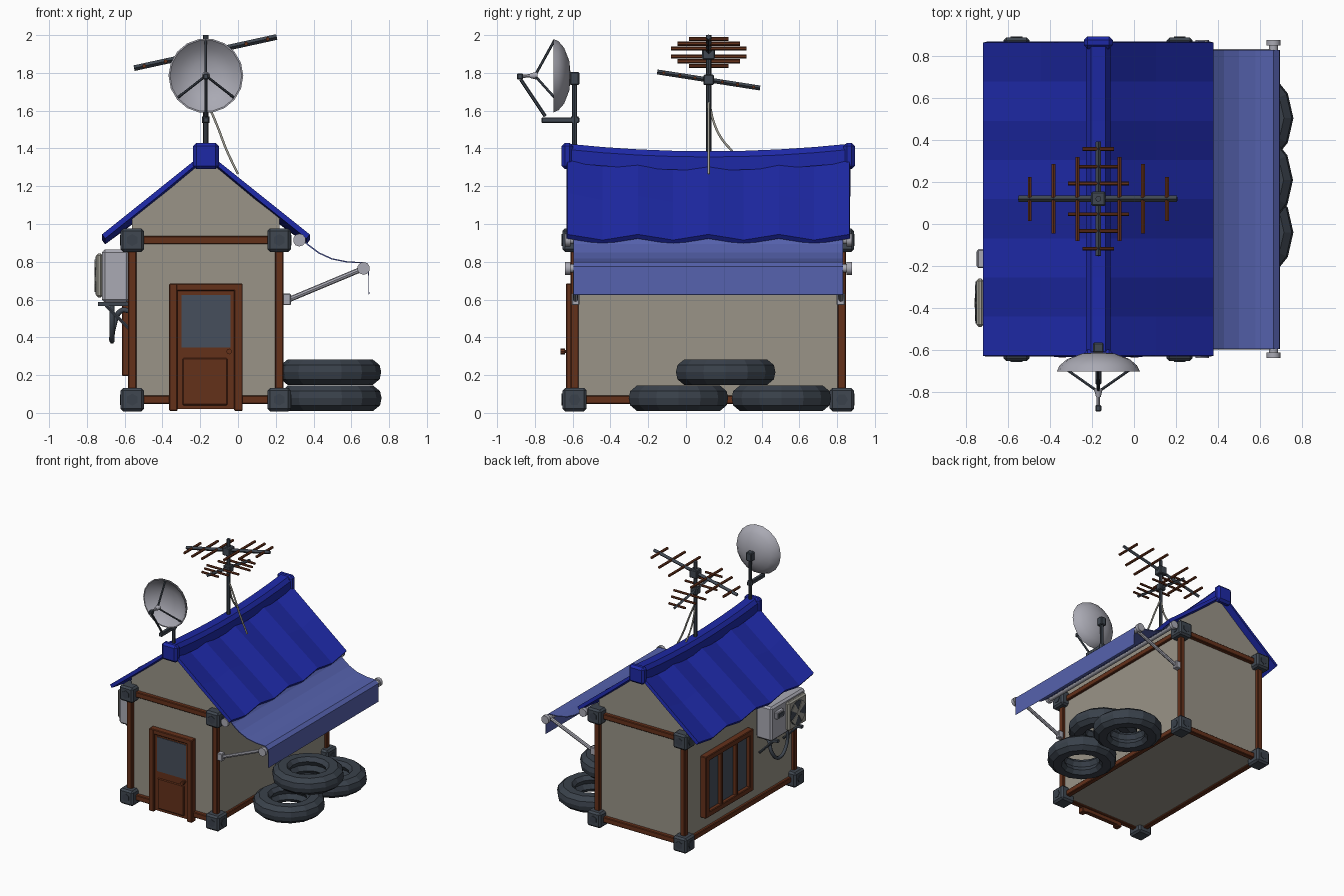
import bpy, bmesh, math
from mathutils import Vector

if "Cube" in bpy.data.objects:
    bpy.data.objects.remove(bpy.data.objects["Cube"])


def mat(name, r, g, b):
    m = bpy.data.materials.new(name)
    m.diffuse_color = [(c / 255) ** 2.2 for c in (r, g, b)] + [1]
    m.use_nodes = True
    m.node_tree.nodes["Principled BSDF"].inputs["Base Color"].default_value = m.diffuse_color
    return m


WALL = mat("wall_plaster", 152, 146, 134)
WOOD = mat("brown_wood", 100, 52, 32)
ROOF = mat("roof_blue", 35, 45, 165)
CLOTH = mat("awning_blue", 86, 98, 172)
DARK = mat("dark_metal", 66, 73, 82)
GLASS = mat("window_glass", 72, 80, 92)
GREY = mat("light_grey_metal", 168, 168, 178)
RUBBER = mat("tyre_rubber", 60, 67, 76)
BEIGE = mat("beige_plastic", 158, 156, 146)


def finish(name, bm, m, smooth=False):
    bmesh.ops.remove_doubles(bm, verts=bm.verts, dist=1e-5)
    bmesh.ops.recalc_face_normals(bm, faces=bm.faces)
    me = bpy.data.meshes.new(name)
    bm.to_mesh(me)
    bm.free()
    me.materials.append(m)
    o = bpy.data.objects.new(name, me)
    bpy.context.collection.objects.link(o)
    if smooth:
        bpy.ops.object.select_all(action='DESELECT')
        o.select_set(True)
        bpy.context.view_layer.objects.active = o
        bpy.ops.object.shade_smooth_by_angle(angle=math.radians(40))
    return o


def box(name, x, y, z, m, bevel=0.0):
    """Box from (min, max) ranges."""
    bm = bmesh.new()
    bmesh.ops.create_cube(bm, size=1)
    for v in bm.verts:
        v.co = [r[0] + (c + .5) * (r[1] - r[0]) for c, r in zip(v.co, (x, y, z))]
    if bevel:
        bmesh.ops.bevel(bm, geom=bm.edges[:], offset=bevel, segments=1, affect='EDGES')
    return finish(name, bm, m)


def rod(name, a, b, r, m, sides=8, r2=None):
    a, b = Vector(a), Vector(b)
    bm = bmesh.new()
    bmesh.ops.create_cone(bm, cap_ends=True, segments=sides, radius1=r,
                          radius2=r if r2 is None else r2, depth=(b - a).length)
    q = Vector((0, 0, 1)).rotation_difference(b - a)
    for v in bm.verts:
        v.co = q @ v.co + (a + b) / 2
    return finish(name, bm, m, sides > 6)


def lathe(name, prof, m, sides, loc, axis=(0, 0, 1), smooth=False):
    """Spin a closed (radius, height) profile round an axis."""
    bm = bmesh.new()
    q = Vector((0, 0, 1)).rotation_difference(Vector(axis))
    rings = []
    for i in range(sides):
        t = 2 * math.pi * i / sides
        rings.append([bm.verts.new(q @ Vector((r * math.cos(t), r * math.sin(t), h)) + Vector(loc))
                      for r, h in prof])
    n = len(prof)
    for i in range(sides):
        A, B = rings[i], rings[(i + 1) % sides]
        for j in range(n):
            k = (j + 1) % n
            bm.faces.new((A[j], B[j], B[k], A[k]))
    return finish(name, bm, m, smooth)


def loft(name, sections, m, closed=True):
    """Join equal point rows; closed rows get end caps."""
    bm = bmesh.new()
    rows = [[bm.verts.new(p) for p in s] for s in sections]
    n = len(rows[0])
    for A, B in zip(rows, rows[1:]):
        for j in range(n if closed else n - 1):
            k = (j + 1) % n
            bm.faces.new((A[j], A[k], B[k], B[j]))
    if closed:
        bm.faces.new(rows[0])
        bm.faces.new(rows[-1])
    return finish(name, bm, m)


def hose(name, pts, r, m):
    cu = bpy.data.curves.new(name, 'CURVE')
    cu.dimensions = '3D'
    cu.bevel_depth, cu.bevel_resolution, cu.resolution_u = r, 1, 6
    sp = cu.splines.new('BEZIER')
    sp.bezier_points.add(len(pts) - 1)
    for b, p in zip(sp.bezier_points, pts):
        b.co = p
        b.handle_left_type = b.handle_right_type = 'AUTO'
    cu.materials.append(m)
    o = bpy.data.objects.new(name, cu)
    bpy.context.collection.objects.link(o)


CX = -0.17                       # ridge line
XS, YS, ZS = (-0.56, 0.218), (-0.59, 0.825), (0.07, 0.915)

# Walls and gables
box("walls", (-.56, .22), (-.58, .815), (.06, .98), WALL)
for y in (-.58, .785):
    loft("gable", [[(x, yy, z) for x, z in ((-.56, .9), (.22, .9), (.22, 1.04), (CX, 1.35), (-.56, 1.04))]
                   for yy in (y, y + .03)], WALL)

# Timber frame with metal corner blocks
h = .022
for x in XS:
    for y in YS:
        box("corner_post", (x - h, x + h), (y - h, y + h), ZS, WOOD, .005)
        for z in ZS:
            box("corner_block", (x - .062, x + .062), (y - .064, y + .064), (z - .062, z + .062), DARK, .014)
            sx, sy = (-1 if x < 0 else 1), (-1 if y < 0 else 1)
            rod("block_bolt", (x, y + sy * .06, z), (x, y + sy * .068, z), .032, RUBBER, 6)
            rod("block_bolt", (x + sx * .058, y, z), (x + sx * .066, y, z), .032, RUBBER, 6)
for z in ZS:
    for y in YS:
        box("cross_beam", XS, (y - h, y + h), (z - h, z + h), WOOD, .005)
    for x in XS:
        box("side_beam", (x - h, x + h), YS, (z - h, z + h), WOOD, .005)

# Corrugated sagging roof
N = 8
ys = [-.628 + 1.493 * i / N for i in range(N + 1)]
sag = lambda y: .04 * (1 - ((y - .12) / .75) ** 2)
rows = []
for i, y in enumerate(ys):
    rip = -.03 if i % 2 else 0
    rows.append([(CX + .55 * t, y, 1.385 - .44 * abs(t) + rip - sag(y) * (1 - abs(t)))
                 for t in (-1, -.5, 0, .5, 1)])
roof = loft("roof_sheet", rows, ROOF, False)
if roof.data.polygons[0].normal.z < 0:
    roof.data.flip_normals()
sol = roof.modifiers.new("thickness", 'SOLIDIFY')
sol.thickness, sol.offset = .028, -1

# Ridge cap
sec = ((-.058, -.1), (-.058, -.03), (-.035, 0), (.035, 0), (.058, -.03), (.058, -.1))
loft("ridge_cap", [[(CX + x, y, 1.425 - sag(y) + z) for x, z in sec] for y in ys], ROOF)
for y in (-.628, .865):
    box("ridge_end", (CX - .069, CX + .069), (y - .03, y + .03), (1.29, 1.43), ROOF, .018)

# Door
box("door_panel", (-.33, -.01), (-.615, -.58), (.02, .65), WOOD)
for x in (-.365, -.02):
    box("door_jamb", (x, x + .045), (-.636, -.58), (.01, .685), WOOD, .005)
box("door_lintel", (-.365, .025), (-.634, -.58), (.645, .685), WOOD, .005)
box("door_glass", (-.30, -.04), (-.619, -.61), (.345, .625), GLASS)
box("door_lower_panel", (-.295, -.055), (-.624, -.61), (.04, .29), WOOD, .006)
rod("door_knob_stem", (-.047, -.61, .325), (-.047, -.645, .325), .007, WOOD)
rod("door_knob", (-.047, -.64, .325), (-.047, -.665, .325), .015, WOOD)

# Side window
box("side_window_glass", (-.585, -.56), (.03, .6), (.22, .68), GLASS)
for y, w in ((0, .05), (.2, .025), (.395, .025), (.57, .05)):
    box("window_upright", (-.615, -.56), (y, y + w), (.195, .70), WOOD, .005)
for z in (.195, .655):
    box("window_rail", (-.615, -.56), (0, .62), (z, z + .045), WOOD, .005)

# Air conditioner
box("cooler_case", (-.72, -.575), (-.52, -.08), (.585, .865), GREY, .015)
box("cooler_fan_plate", (-.752, -.715), (-.49, -.26), (.61, .845), BEIGE, .012)
rod("cooler_fan_hole", (-.75, -.375, .727), (-.755, -.375, .727), .1, DARK, 16)
for k in range(4):
    t = math.pi / 4 + k * math.pi / 2
    c, s = math.cos(t), math.sin(t)
    loft("fan_blade", [[(x, -.375 + c * r - s * w, .727 + s * r + c * w)
                        for r, w in ((.01, -.01), (.092, -.03), (.092, .03), (.01, .01))]
                       for x in (-.759, -.754)], BEIGE)
rod("fan_hub", (-.752, -.375, .727), (-.761, -.375, .727), .022, BEIGE)
box("cooler_badge", (-.748, -.715), (-.21, -.12), (.76, .82), GREY, .006)
box("cooler_display", (-.752, -.745), (-.2, -.13), (.775, .805), DARK)
for y in (-.45, -.14):
    box("cooler_bracket", (-.74, -.56), (y - .012, y + .012), (.565, .587), DARK)
    rod("bracket_brace", (-.7, y, .57), (-.57, y, .44), .01, DARK, 6)
hose("drain_hose", [(-.667, -.36, .59), (-.667, -.35, .45), (-.667, -.26, .38), (-.66, -.17, .45),
                    (-.62, -.18, .54), (-.57, -.2, .54)], .014, DARK)

# Awning
cloth = ((.325, .95), (.37, .895), (.43, .85), (.50, .818), (.58, .802), (.665, .798), (.693, .775), (.695, .63))
loft("awning_cloth", [[(x, y, z) for x, z in cloth] + [(x - .004, y, z - .006) for x, z in cloth[::-1]]
                      for y in (-.595, .83)], CLOTH)
for n, x, z in (("awning_roller", .325, .915), ("awning_front_bar", .665, .765)):
    rod(n, (x, -.64, z), (x, .875, z), .022, GREY, 10)
    for y in (-.64, .85):
        rod(n + "_cap", (x, y, z), (x, y + .028, z), .034, GREY, 10)
for y in (-.585, .82):
    box("awning_arm_bracket", (.235, .28), (y - .022, y + .022), (.57, .632), GREY, .005)
    rod("awning_arm", (.27, y, .6), (.665, y, .765), .014, GREY)

# Tyres
tyre = ((.135, .03), (.16, 0), (.225, 0), (.262, .03), (.27, .068), (.262, .105),
        (.225, .135), (.16, .135), (.135, .105), (.155, .068))
for n, x, y, z in (("tyre_front", .49, -.04, .01), ("tyre_back", .49, .505, .01), ("tyre_top", .488, .21, .148)):
    lathe(n, tyre, RUBBER, 14, (x, y, z))

# Antenna mast, two booms and their elements
Y = .12
rod("antenna_mast", (CX, Y, 1.33), (CX, Y, 2.0), .014, DARK)
rod("upper_boom", (-.55, Y, 1.825), (.205, Y, 1.99), .015, DARK, 4)
rod("lower_boom", (CX, -.152, 1.805), (CX, .392, 1.72), .013, DARK, 4)
for z, r in ((1.905, .034), (1.763, .028)):
    box("boom_clamp", (CX - r, CX + r), (Y - r, Y + r), (z - r, z + r), DARK, .006)
for s in (-1, 1):
    for d, l in ((.1, .2), (.213, .165), (.327, .105)):
        z = 1.908 + s * d * .2185
        rod("upper_element", (CX + s * d, Y - l, z), (CX + s * d, Y + l, z), .011, WOOD, 6)
    for d, l in ((.073, .145), (.153, .11), (.238, .075)):
        y, z = Y + s * d, 1.763 - s * d * .156
        rod("lower_element", (CX - l, y, z), (CX + l, y, z), .009, WOOD, 6)
hose("mast_cable_side", [(CX, Y, 1.66), (-.11, Y, 1.52), (-.06, Y, 1.39), (0, Y, 1.265)], .007, BEIGE)
hose("mast_cable_back", [(CX, Y, 1.66), (CX, .15, 1.53), (CX, .19, 1.45), (CX, .245, 1.385)], .007, BEIGE)

# Satellite dish
rod("dish_mast", (CX, -.59, 1.38), (CX, -.59, 1.77), .013, DARK)
rod("dish_mast_collar", (CX, -.59, 1.535), (CX, -.59, 1.57), .02, DARK)
box("dish_mount", (CX - .025, CX + .025), (-.615, -.565), (1.735, 1.805), DARK, .006)
box("dish_base_bar", (CX - .014, CX + .014), (-.765, -.565), (1.535, 1.565), DARK, .004)
dish = ((0, 0), (.08, .008), (.15, .035), (.185, .065), (.198, .092),
        (.19, .092), (.145, .05), (.08, .022), (0, .014))
lathe("dish_bowl", dish, GREY, 18, (CX, -.61, 1.785), (0, -1, 0), True)
for a in (90, 218, 322):
    t = math.radians(a)
    rod("dish_strut", (CX + .19 * math.cos(t), -.695, 1.785 + .19 * math.sin(t)), (CX, -.8, 1.785), .007, DARK, 6)
rod("dish_feed_horn", (CX, -.785, 1.785), (CX, -.825, 1.785), .022, GREY, 10, .012)
rod("feed_arm", (CX, -.745, 1.57), (CX, -.875, 1.765), .009, DARK, 6)
box("feed_receiver", (CX - .014, CX + .014), (-.895, -.862), (1.765, 1.797), DARK, .005)
rod("feed_link", (CX, -.87, 1.782), (CX, -.82, 1.785), .009, GREY, 8)
